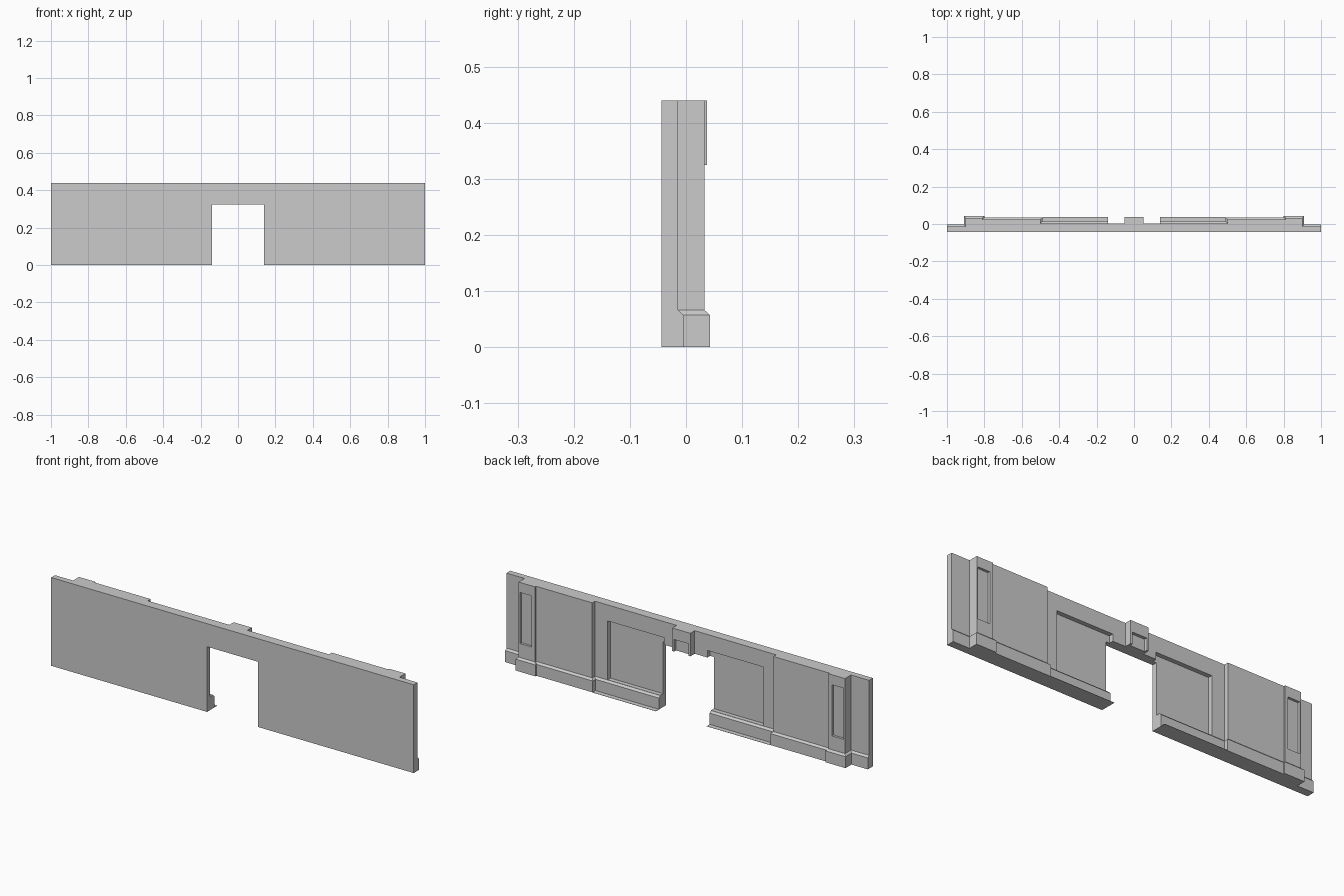
import bpy, bmesh

if "Cube" in bpy.data.objects:
    bpy.data.objects.remove(bpy.data.objects["Cube"])

FRONT, TOP, DOOR_TOP = -0.044, 0.44, 0.325
DOOR_X = 0.14


def finish(bm, name):
    bmesh.ops.recalc_face_normals(bm, faces=bm.faces)
    me = bpy.data.meshes.new(name)
    bm.to_mesh(me)
    bm.free()
    ob = bpy.data.objects.new(name, me)
    bpy.context.collection.objects.link(ob)
    return ob


def box(name, x0, x1, y0, y1, z0, z1):
    bm = bmesh.new()
    bmesh.ops.create_cube(bm, size=1)
    for v in bm.verts:
        v.co = ((x0 + x1) / 2 + v.co.x * (x1 - x0),
                (y0 + y1) / 2 + v.co.y * (y1 - y0),
                (z0 + z1) / 2 + v.co.z * (z1 - z0))
    return finish(bm, name)


def cut(target, *dims):
    cutter = box("cutter", *dims)
    cutter.hide_render = True
    mod = target.modifiers.new("cut", 'BOOLEAN')
    mod.operation, mod.solver, mod.object = 'DIFFERENCE', 'EXACT', cutter
    bpy.context.view_layer.objects.active = target
    bpy.ops.object.modifier_apply(modifier=mod.name)
    bpy.data.objects.remove(cutter, do_unlink=True)


def plan(o):
    """Stepped wall outline seen from above, back steps pushed out by o."""
    half = [(0.50 - o, 0.003 + o), (0.50 - o, 0.025 + o),
            (0.81 - o, 0.025 + o), (0.81 - o, 0.033 + o),
            (0.90 + o, 0.033 + o), (0.90 + o, -0.014 + o),
            (1.0, -0.014 + o), (1.0, FRONT)]
    return half + [(-x, y) for x, y in reversed(half)]


# Wall with plinth: stepped outline lofted upwards
bm = bmesh.new()
rings = [[bm.verts.new((x, y, z)) for x, y in plan(o)]
         for z, o in ((0, 0.01), (0.057, 0.01), (0.066, 0), (TOP, 0))]
for a, b in zip(rings, rings[1:]):
    for i in range(len(a)):
        j = (i + 1) % len(a)
        bm.faces.new((a[i], a[j], b[j], b[i]))
bm.faces.new(rings[0])
bm.faces.new(rings[-1])
wall = finish(bm, "stepped_wall")

# Doorway, then recessed wall panels and pilaster panels on both sides
cut(wall, -DOOR_X, DOOR_X, -0.2, 0.2, -0.1, DOOR_TOP)
for s in (-1, 1):
    for x0, x1, y, z0, z1 in ((0.12, 0.43, -0.019, 0.067, 0.36),
                              (0.828, 0.892, 0.021, 0.135, 0.39)):
        lo, hi = sorted((s * x0, s * x1))
        cut(wall, lo, hi, y, 0.2, z0, z1)

# Thin floor lip in front of the recessed bays
for s, side in ((-1, "left"), (1, "right")):
    lo, hi = sorted((s * DOOR_X, s * 0.49))
    box("floor_lip_" + side, lo, hi, 0.0, 0.037, 0.0, 0.001)

# Block above the doorway with a notch in its lower half
block = box("lintel_block", -0.05, 0.05, 0.0, 0.037, DOOR_TOP, TOP)
cut(block, -0.04, 0.04, 0.022, 0.2, 0.3, 0.385)
